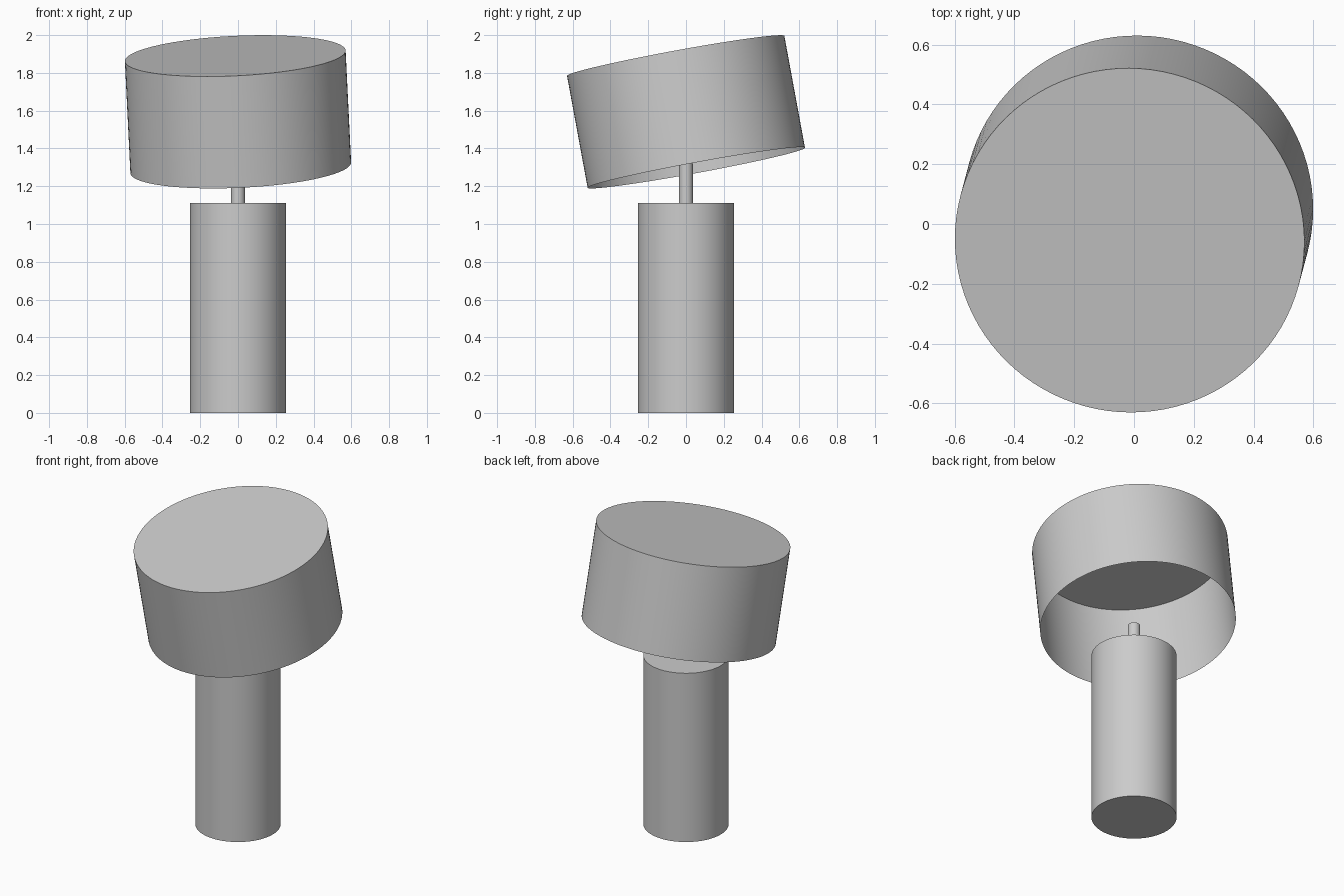
import bpy
import bmesh
from mathutils import Matrix, Vector

default_cube = bpy.data.objects.get("Cube")
if default_cube:
    bpy.data.objects.remove(default_cube, do_unlink=True)

# One plain grey for the whole lamp
grey = bpy.data.materials.new("plain_grey")
grey.use_nodes = True
colour = (0.6, 0.6, 0.6, 1.0)
grey.diffuse_color = colour
grey.node_tree.nodes["Principled BSDF"].inputs["Base Color"].default_value = colour


def add_cylinder(name, radius, height, centre, axis=(0, 0, 1), open_bottom=False, sides=96):
    """Smooth-sided cylinder around an axis, optionally without its lower cap."""
    bm = bmesh.new()
    bmesh.ops.create_cone(bm, cap_ends=True, segments=sides,
                          radius1=radius, radius2=radius, depth=height)
    if open_bottom:
        lower = [f for f in bm.faces if f.normal.z < -0.9]
        bmesh.ops.delete(bm, geom=lower, context='FACES_ONLY')
    for face in bm.faces:
        face.smooth = abs(face.normal.z) < 0.5
    for edge in bm.edges:
        edge.smooth = all(f.smooth for f in edge.link_faces)
    turn = Vector((0, 0, 1)).rotation_difference(Vector(axis)).to_matrix().to_4x4()
    bm.transform(Matrix.Translation(centre) @ turn)
    mesh = bpy.data.meshes.new(name)
    bm.to_mesh(mesh)
    bm.free()
    mesh.materials.append(grey)
    obj = bpy.data.objects.new(name, mesh)
    bpy.context.collection.objects.link(obj)
    return obj


# Upright body and the thin stem above it
base_height, stem_top = 1.11, 1.32
add_cylinder("lamp_base", 0.254, base_height, (0, 0, base_height / 2))
add_cylinder("lamp_stem", 0.037, stem_top - base_height,
             (0, 0, (base_height + stem_top) / 2), sides=32)

# Thin tilted shade, closed on top and open below
add_cylinder("lamp_shade", 0.585, 0.603, (0, 0, 1.594),
             axis=(-0.029, -0.109, 0.592), open_bottom=True)
